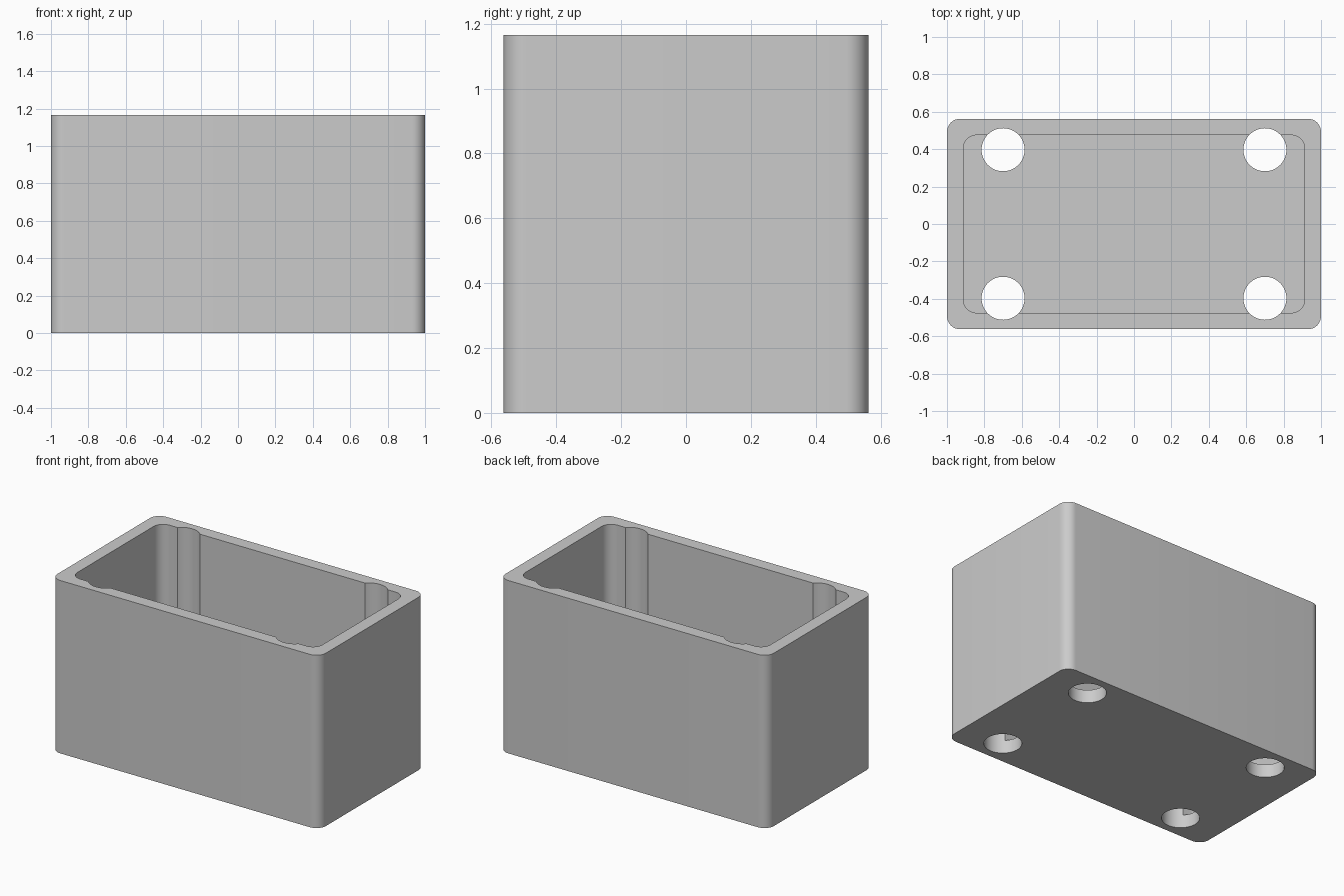
import bpy, bmesh, math
from mathutils import Vector

old = bpy.data.objects.get("Cube")
if old:
    bpy.data.objects.remove(old, do_unlink=True)

HALF_X, HALF_Y, HEIGHT = 1.0, 0.5625, 1.165
WALL, CORNER = 0.0875, 0.07
HOLE_X, HOLE_Y, HOLE_R = 0.7, 0.397, 0.115

grey = bpy.data.materials.new("light grey")
grey.use_nodes = True
colour = (0.6, 0.6, 0.6, 1)
grey.diffuse_color = colour
grey.node_tree.nodes["Principled BSDF"].inputs["Base Color"].default_value = colour


def arc(cx, cy, r, start, sweep, steps):
    return [(cx + r * math.cos(start + sweep * i / steps),
             cy + r * math.sin(start + sweep * i / steps)) for i in range(steps + 1)]


def rounded_rectangle(hx, hy, r):
    points = []
    for k, (sx, sy) in enumerate([(1, 1), (-1, 1), (-1, -1), (1, -1)]):
        points += arc(sx * (hx - r), sy * (hy - r), r, k * math.pi / 2, math.pi / 2, 10)
    return points


def prism(name, outline, bottom, top):
    """Extrude a closed outline from bottom to top."""
    bm = bmesh.new()
    face = bm.faces.new([bm.verts.new((x, y, bottom)) for x, y in outline])
    ext = bmesh.ops.extrude_face_region(bm, geom=[face])
    moved = [g for g in ext["geom"] if isinstance(g, bmesh.types.BMVert)]
    bmesh.ops.translate(bm, verts=moved, vec=Vector((0, 0, top - bottom)))
    bmesh.ops.recalc_face_normals(bm, faces=bm.faces[:])
    mesh = bpy.data.meshes.new(name)
    bm.to_mesh(mesh)
    bm.free()
    mesh.materials.append(grey)
    obj = bpy.data.objects.new(name, mesh)
    bpy.context.collection.objects.link(obj)
    return obj


# Solid outer body
box = prism("open_box", rounded_rectangle(HALF_X, HALF_Y, CORNER), 0, HEIGHT)

# Inner cavity, open at the top
cutters = [prism("cavity_cutter",
                 rounded_rectangle(HALF_X - WALL, HALF_Y - WALL, CORNER), WALL, HEIGHT + 0.1)]

# Corner holes through the floor, which also groove the long walls
for sx in (-1, 1):
    for sy in (-1, 1):
        circle = arc(sx * HOLE_X, sy * HOLE_Y, HOLE_R, 0, 2 * math.pi, 48)[:-1]
        cutters.append(prism("hole_cutter", circle, -0.1, HEIGHT + 0.2))

bpy.context.view_layer.objects.active = box
for cutter in cutters:
    cut = box.modifiers.new("cut", "BOOLEAN")
    cut.operation = "DIFFERENCE"
    cut.solver = "EXACT"
    cut.object = cutter
    bpy.ops.object.modifier_apply(modifier=cut.name)
    bpy.data.objects.remove(cutter, do_unlink=True)

# Smooth the rounded corners and holes, keep the rims sharp
bpy.ops.object.select_all(action="DESELECT")
box.select_set(True)
bpy.ops.object.shade_smooth_by_angle(angle=math.radians(30))
